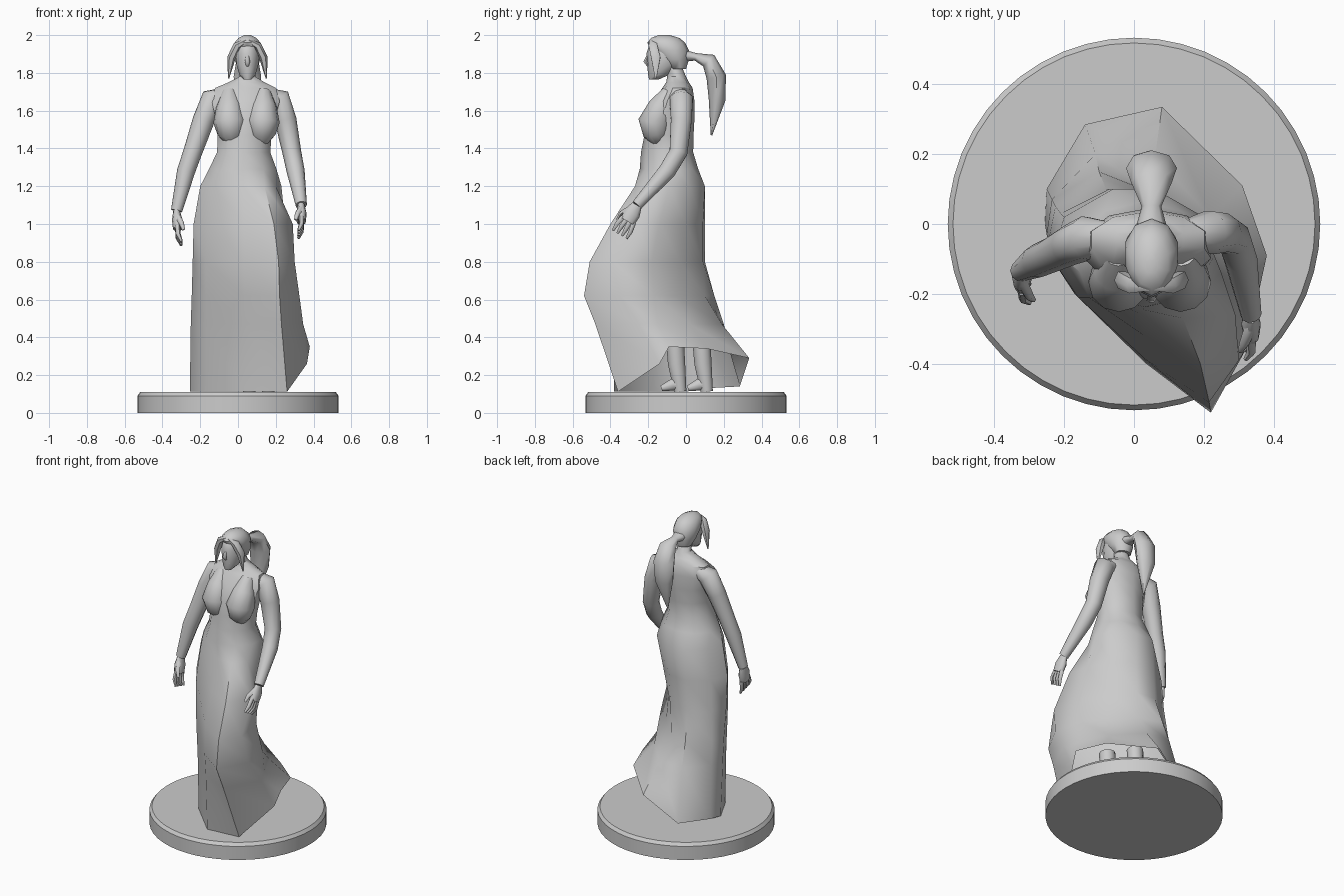
import bpy, bmesh, math
from mathutils import Vector

cube = bpy.data.objects.get("Cube")
if cube:
    bpy.data.objects.remove(cube, do_unlink=True)

stone = bpy.data.materials.new("stone grey")
stone.use_nodes = True
stone.diffuse_color = (0.6, 0.6, 0.6, 1)
stone.node_tree.nodes["Principled BSDF"].inputs["Base Color"].default_value = stone.diffuse_color


def finish(name, bm, angle):
    bmesh.ops.recalc_face_normals(bm, faces=bm.faces)
    mesh = bpy.data.meshes.new(name)
    bm.to_mesh(mesh)
    bm.free()
    mesh.materials.append(stone)
    obj = bpy.data.objects.new(name, mesh)
    bpy.context.collection.objects.link(obj)
    bpy.ops.object.select_all(action="DESELECT")
    obj.select_set(True)
    bpy.context.view_layer.objects.active = obj
    bpy.ops.object.shade_smooth_by_angle(angle=math.radians(angle))


def loft(name, rings, cap_end=True, angle=60):
    """Skin a list of equal-length point rings."""
    bm = bmesh.new()
    loops = [[bm.verts.new(point) for point in ring] for ring in rings]
    for low, high in zip(loops, loops[1:]):
        for i in range(len(low)):
            j = (i + 1) % len(low)
            bm.faces.new((low[i], low[j], high[j], high[i]))
    bm.faces.new(loops[0][::-1])
    if cap_end:
        bm.faces.new(loops[-1])
    finish(name, bm, angle)


def tube(name, path, radii, sides=10, flat=1.0):
    """Tapered limb along a path; flat scales its thickness across x."""
    points = [Vector(p) for p in path]
    rings = []
    for i, (point, radius) in enumerate(zip(points, radii)):
        along = points[min(i + 1, len(points) - 1)] - points[max(i - 1, 0)]
        along.normalize()
        side = Vector((1, 0, 0)) - along * along.x
        side.normalize()
        other = along.cross(side)
        turn = [math.tau * k / sides for k in range(sides)]
        rings.append([point + radius * (flat * math.cos(t) * side + math.sin(t) * other)
                      for t in turn])
    loft(name, rings)


def ellipse(z, cx, cy, rx, ry, sides=10):
    turn = [math.tau * k / sides for k in range(sides)]
    return [(cx + rx * math.sin(t), cy - ry * math.cos(t), z) for t in turn]


# Round plinth with a bevelled rim
loft("plinth", [ellipse(z, 0, 0, r, r, 48) for z, r in
                ((0, .533), (.09, .533), (.11, .518))], angle=20)

# Skirt folds: each runs from hip to hem, in order around the body.
# The left side is drawn in above the knee, then flares into the raised hem.
levels = (1.2, 1.0, .8, .62, .47)
folds = {
    "front": ((.03, -.26), (.03, -.32), (.03, -.385), (.035, -.4), (.037, -.39),
              (.04, -.38, .112)),
    "tip": ((.14, -.27), (.19, -.4), (.215, -.51), (.22, -.54), (.23, -.48),
            (.26, -.36, .112)),
    "left crease": ((.2, -.19), (.29, -.26), (.3, -.39), (.325, -.35), (.345, -.25),
                    (.365, -.14, .26)),
    "left side": ((.23, -.09), (.25, -.14), (.26, -.18), (.3, -.17), (.3, -.15),
                  (.38, -.09, .35)),
    "left back": ((.2, .02), (.17, .0), (.15, -.03), (.18, -.05), (.22, .02),
                  (.31, .11, .34)),
    "back": ((.06, .1), (.06, .09), (.05, .09), (.04, .1), (.06, .19),
             (.08, .335, .29)),
    "right train": ((-.06, .1), (-.07, .1), (-.08, .1), (-.1, .15), (-.11, .2),
                    (-.14, .285, .14)),
    "right back": ((-.16, .0), (-.2, .02), (-.21, .03), (-.225, .05), (-.235, .07),
                   (-.25, .1, .13)),
    "right side": ((-.2, -.1), (-.235, -.1), (-.24, -.08), (-.245, -.05), (-.25, -.03),
                   (-.255, .0, .112)),
    "front right": ((-.13, -.21), (-.16, -.21), (-.17, -.2), (-.17, -.19), (-.17, -.18),
                    (-.17, -.17, .112)),
}
skirt = [[(*fold[i], z) for fold in folds.values()] for i, z in enumerate(levels)]
skirt.append([fold[-1] for fold in folds.values()])

# Bodice, shoulders and neck continue upward from the skirt
bodice = [ellipse(*row) for row in (
    (1.84, .05, -.07, .042, .045),
    (1.78, .05, -.05, .045, .05),
    (1.75, .045, -.045, .1, .06),
    (1.72, .04, -.045, .17, .08),
    (1.65, .04, -.065, .19, .11),
    (1.56, .04, -.085, .165, .13),
    (1.47, .035, -.09, .15, .13),
    (1.38, .03, -.1, .148, .138),
    (1.29, .025, -.09, .188, .155))]
loft("gown_and_torso", bodice + skirt, cap_end=False, angle=45)

# Bust swells gradually out of the chest
for side, label in ((-1, "right"), (1, "left")):
    swell = ((.09, -.085, 1.7), (.09, -.13, 1.62), (.088, -.165, 1.54),
             (.082, -.155, 1.48), (.075, -.13, 1.42))
    tube(label + "_bust", [(.045 + side * x, y, z) for x, y, z in swell],
         (.04, .07, .088, .072, .03), 12)

# Arms and hands: the left arm reaches further forward
arms = {
    "left": ((.14, -.03, 1.685), (.215, -.025, 1.66), (.252, -.025, 1.55), (.285, -.04, 1.38),
             (.305, -.1, 1.28), (.335, -.26, 1.1)),
    "right": ((-.06, -.035, 1.685), (-.135, -.04, 1.66), (-.182, -.06, 1.55),
              (-.24, -.09, 1.38), (-.275, -.105, 1.28), (-.325, -.135, 1.07)),
}
hand_way = {"left": Vector((0, -.5, -.86)), "right": Vector((.06, -.28, -.96))}
for label, path in arms.items():
    tube(label + "_arm", path, (.04, .064, .058, .05, .048, .03))
    wrist, way = Vector(path[-1]), hand_way[label]
    across = Vector((0, -way.z, way.y))
    inward = Vector((-1 if label == "left" else 1, 0, 0))
    tube(label + "_palm", [wrist, wrist + way * .05, wrist + way * .1],
         (.03, .046, .042), flat=.6)
    for n in range(4):
        root = wrist + way * .09 + across * (n - 1.5) * .022
        bend = root + way * .05 + across * (n - 1.5) * .006
        tip = bend + way * .04 + inward * .015
        tube(f"{label}_finger_{n + 1}", [root, bend, tip], (.014, .013, .007), 6)
    root = wrist + way * .03 - across * .02
    tube(label + "_thumb", [root, root + way * .05 - across * .03 + inward * .02,
                            root + way * .09 - across * .03 + inward * .03],
         (.018, .014, .008), 6)

# Head and face
loft("head", [ellipse(*row) for row in (
    (1.765, .05, -.17, .022, .025),
    (1.79, .05, -.145, .045, .056),
    (1.84, .05, -.12, .06, .085),
    (1.9, .05, -.11, .066, .1),
    (1.96, .05, -.105, .055, .085),
    (1.985, .05, -.105, .025, .04))])
tube("nose", [(.05, -.2, 1.9), (.05, -.213, 1.86), (.05, -.2, 1.838)],
     (.006, .014, .008), 6)
tube("lips", [(.03, -.19, 1.815), (.05, -.2, 1.815), (.07, -.19, 1.815)],
     (.004, .008, .004), 6)

# Hair: swept cap, loose front locks and a ponytail
loft("hair_cap", [ellipse(*row) for row in (
    (1.82, .05, -.045, .05, .045),
    (1.87, .05, -.06, .072, .075),
    (1.92, .05, -.085, .08, .1),
    (1.96, .05, -.105, .072, .1),
    (1.985, .05, -.11, .05, .075),
    (2.0, .05, -.115, .018, .03))])
lock = ((.005, -.18, 1.972), (.055, -.175, 1.945), (.085, -.16, 1.88), (.1, -.16, 1.77))
for side, label in ((-1, "right"), (1, "left")):
    tube(label + "_front_lock", [(.05 + side * x, y, z) for x, y, z in lock],
         (.012, .026, .028, .004), 6, .8)
tube("ponytail", [(.05, -.01, 1.89), (.05, .05, 1.885), (.05, .12, 1.865),
                  (.05, .16, 1.78), (.045, .165, 1.66), (.04, .135, 1.47)],
     (.032, .02, .042, .052, .045, .004), 8, 1.4)

# Legs and feet under the raised hem
for label, x, y in (("left", .16, -.06), ("right", .06, .08)):
    tube(label + "_leg", [(x, y, .4), (x, y + .01, .26), (x, y + .03, .112)],
         (.05, .048, .034))
    tube(label + "_foot", [(x, y + .04, .15), (x, y - .01, .15), (x, y - .07, .13)],
         (.03, .034, .016))
